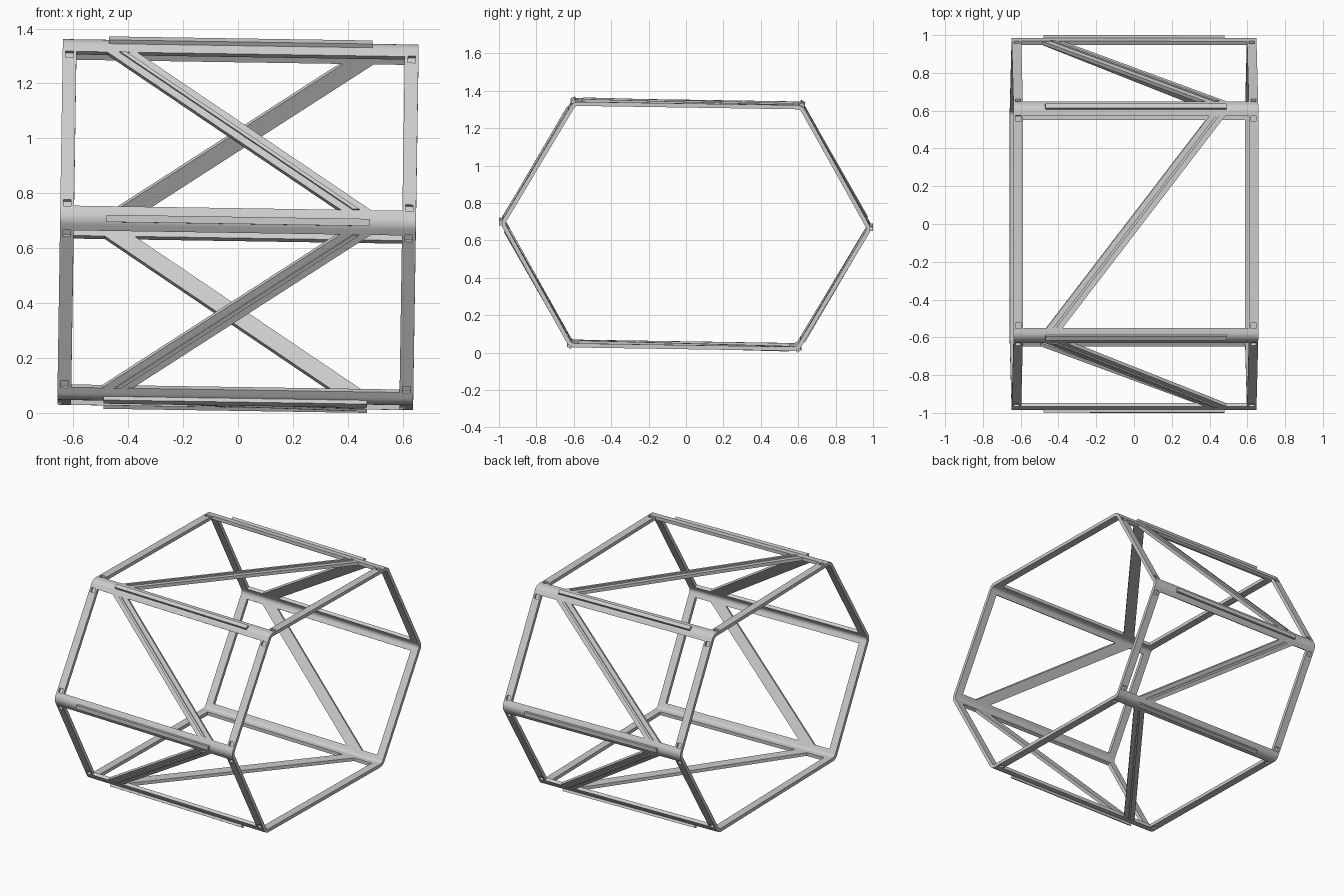
import bpy, bmesh, math
from mathutils import Vector, Matrix

if "Cube" in bpy.data.objects:
    bpy.data.objects.remove(bpy.data.objects["Cube"])

HALF, END_W, THICK, RAD, LEG = 0.648, 0.05, 0.022, 0.05, 0.052
# hexagon outline in the (y, z) plane
HEX = [Vector(p) for p in [(-0.613, 0.657), (-0.993, 0), (-0.613, -0.657),
                           (0.613, -0.657), (0.993, 0), (0.613, 0.657)]]
SIDE = [-1, 1, -1, 1, -1, 1]      # which end the bracing reaches at each corner
parts = []


def add_object(name, bm):
    bmesh.ops.recalc_face_normals(bm, faces=bm.faces)
    mesh = bpy.data.meshes.new(name)
    bm.to_mesh(mesh)
    bm.free()
    ob = bpy.data.objects.new(name, mesh)
    bpy.context.collection.objects.link(ob)
    parts.append(ob)
    return ob


def prism(bm, bottom, offset):
    """Closed prism from a loop of 3D points and an extrusion vector."""
    a = [bm.verts.new(p) for p in bottom]
    b = [bm.verts.new(Vector(p) + offset) for p in bottom]
    bm.faces.new(a)
    bm.faces.new(b)
    for i in range(len(a)):
        j = (i + 1) % len(a)
        bm.faces.new((a[i], a[j], b[j], b[i]))


def outward(i):
    """Outward normal of the hexagon side from corner i to i+1."""
    d = (HEX[(i + 1) % 6] - HEX[i]).normalized()
    n = Vector((-d.y, d.x))
    return n if n.dot(HEX[i]) > 0 else -n


def corner(i):
    """Corner, directions to both neighbours, side normals, arc centre and arc normals."""
    c = HEX[i]
    a, b = (HEX[i - 1] - c).normalized(), (HEX[(i + 1) % 6] - c).normalized()
    na, nb = outward((i - 1) % 6), outward(i)
    mid = (na + nb).normalized()
    centre = c - mid * RAD / na.dot(mid)
    normals = [na.slerp(nb, k / 8) for k in range(9)]
    return c, a, b, na, nb, mid, centre, normals


def yz(p, x):
    return Vector((x, p.x, p.y))


# end rings with rounded corners
rings = []
for name, x0 in (("left_end_ring", -HALF), ("right_end_ring", HALF - END_W)):
    bm = bmesh.new()
    outer, inner = [], []
    for i in range(6):
        *_, centre, normals = corner(i)
        outer += [centre + n * RAD for n in normals]
        inner += [centre + n * (RAD - THICK) for n in normals]
    loops = [[bm.verts.new(yz(p, x)) for p in ps]
             for ps, x in ((outer, x0), (outer, x0 + END_W), (inner, x0 + END_W), (inner, x0))]
    for k in range(4):
        A, B = loops[k], loops[(k + 1) % 4]
        for i in range(len(A)):
            j = (i + 1) % len(A)
            bm.faces.new((A[i], A[j], B[j], B[i]))
    rings.append(add_object(name, bm))

# square sockets sunk into the rings near every corner
bm = bmesh.new()
for i in range(6):
    c, a, b, na, nb, *_ = corner(i)
    for d, n in ((a, na), (b, nb)):
        for s in (-1, 1):
            x = s * (HALF - END_W / 2) - 0.014
            p = c + d * 0.050 - n * 0.014
            q = c + d * 0.078 - n * 0.014
            prism(bm, [yz(p, x), yz(q, x), yz(q, x + 0.028), yz(p, x + 0.028)],
                  yz(n * 0.03, 0))
cutter = add_object("socket_cutter", bm)
cutter.hide_render = True
parts.remove(cutter)
for ring in rings:
    mod = ring.modifiers.new("sockets", 'BOOLEAN')
    mod.object, mod.operation, mod.solver = cutter, 'DIFFERENCE', 'EXACT'
    bpy.context.view_layer.update()
    mesh = bpy.data.meshes.new_from_object(
        ring.evaluated_get(bpy.context.evaluated_depsgraph_get()))
    ring.modifiers.clear()
    ring.data = mesh
bpy.data.objects.remove(cutter)

# angled corner rails and the raised strip along each of them
x_in = HALF - END_W
for i in range(6):
    c, a, b, na, nb, mid, centre, normals = corner(i)
    bm = bmesh.new()
    section = [c + a * LEG] + [centre + n * RAD for n in normals] + [c + b * LEG]
    section += [c + b * LEG - nb * THICK]
    section += [centre + n * (RAD - THICK) for n in reversed(normals)]
    section += [c + a * LEG - na * THICK]
    prism(bm, [yz(p, -x_in) for p in section], Vector((2 * x_in, 0, 0)))
    add_object(f"corner_rail_{i + 1}", bm)
    bm = bmesh.new()
    side = Vector((-mid.y, mid.x)) * 0.013
    top = centre + mid * (RAD + 0.014)
    low = centre + mid * (RAD - 0.01)
    prism(bm, [yz(p, -0.48) for p in (top - side, top + side, low + side, low - side)],
          Vector((0.96, 0, 0)))
    add_object(f"rail_strip_{i + 1}", bm)


def brace(bm, i, width, base, height):
    """Slanted bar across one hexagon side, ends cut flush with the rails."""
    p, q, n = HEX[i], HEX[(i + 1) % 6], outward(i)
    d = (q - p).normalized()
    p, q = p + d * LEG, q - d * LEG
    v = (q - p).length
    h = width * math.hypot(0.86, v) / v / 2
    xa, xb = SIDE[i] * 0.43, SIDE[(i + 1) % 6] * 0.43
    p, q = p + n * base, q + n * base
    prism(bm, [yz(p, xa - h), yz(p, xa + h), yz(q, xb + h), yz(q, xb - h)],
          yz(n * height, 0))


# diagonal braces with a slim centre rib on the outside
for i in range(6):
    bm = bmesh.new()
    brace(bm, i, 0.067, -THICK, THICK - 0.001)
    add_object(f"diagonal_brace_{i + 1}", bm)
    bm = bmesh.new()
    brace(bm, i, 0.014, -0.004, 0.011)
    add_object(f"brace_rib_{i + 1}", bm)

# slight tilt of the whole frame, then stand it on the ground
tilt = Matrix.Rotation(-0.0155, 4, 'X') @ Matrix.Rotation(0.0155, 4, 'Y')
for ob in parts:
    ob.data.transform(tilt)
low = min(v.co.z for ob in parts for v in ob.data.vertices)
for ob in parts:
    ob.data.transform(Matrix.Translation((0, 0, -low)))
    bpy.ops.object.select_all(action='DESELECT')
    ob.select_set(True)
    bpy.context.view_layer.objects.active = ob
    bpy.ops.object.shade_smooth_by_angle(angle=math.radians(30))
